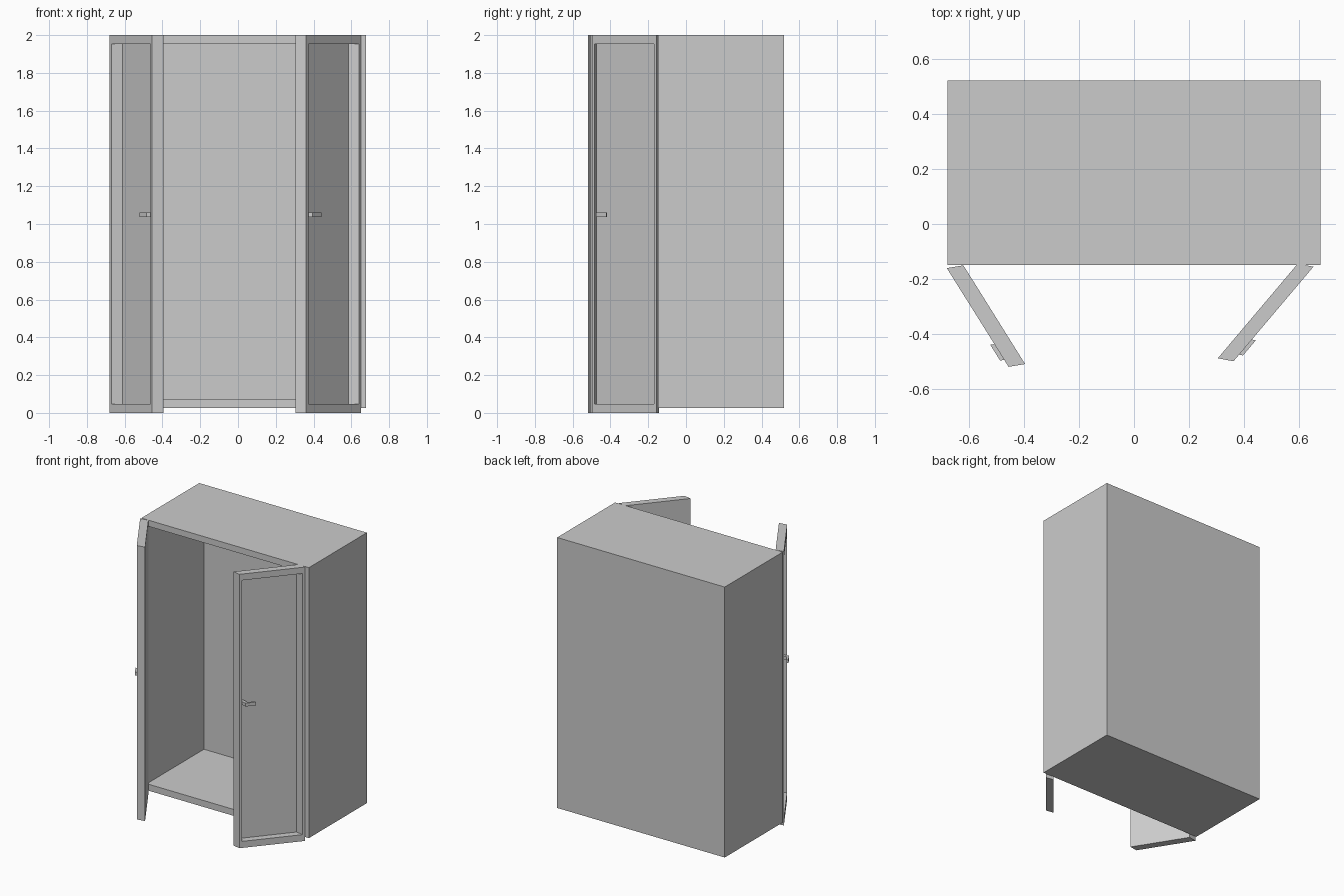
import bpy, bmesh
from mathutils import Matrix, Vector

if "Cube" in bpy.data.objects:
    bpy.data.objects.remove(bpy.data.objects["Cube"])


def finish(bm, name, origin, u, w, h):
    # Map unit space (u along width, w inward depth, z up) into the model frame
    m = Matrix.Identity(4)
    for c, vec in enumerate((u, w, (0, 0, h), origin)):
        for r in range(3):
            m[r][c] = vec[r]
    bmesh.ops.transform(bm, matrix=m, verts=bm.verts)
    bmesh.ops.recalc_face_normals(bm, faces=bm.faces)
    me = bpy.data.meshes.new(name)
    bm.to_mesh(me)
    bm.free()
    ob = bpy.data.objects.new(name, me)
    bpy.context.collection.objects.link(ob)
    return ob


def recessed_box(name, origin, u, w, h, rim_u, rim_low, rim_high, depth):
    # Unit box whose front face (y = 0) is inset and pushed in
    bm = bmesh.new()
    bmesh.ops.create_cube(bm, size=1, matrix=Matrix.Translation((.5, .5, .5)))
    front = min(bm.faces, key=lambda f: f.calc_center_median().y)
    for y in (0, depth):
        bmesh.ops.inset_region(bm, faces=[front], thickness=0.01)
        for v in front.verts:
            v.co = Vector((rim_u if v.co.x < .5 else 1 - rim_u, y,
                           rim_low if v.co.z < .5 else 1 - rim_high))
    return finish(bm, name, origin, u, w, h)


def handle(name, origin, u, w):
    # L-shaped lever: stem from the panel, bar pointing back to the hinge
    prof = [(.93, .98), (.93, -.25), (.77, -.25), (.77, .0), (.87, .0), (.87, .98)]
    bm = bmesh.new()
    f = bm.faces.new([bm.verts.new((a, b, 0)) for a, b in prof])
    ext = bmesh.ops.extrude_face_region(bm, geom=[f])["geom"]
    for v in ext:
        if isinstance(v, bmesh.types.BMVert):
            v.co.z = 1
    o = (origin[0], origin[1], 1.036)
    return finish(bm, name, o, u, w, 0.024)


# Cabinet carcass, open at the front
W, D, H = 1.354, 0.669, 1.975
recessed_box("cabinet_body", (-W / 2, -0.149, 0.025), (W, 0, 0), (0, D, 0), H,
             0.045 / W, 0.047 / H, 0.045 / H, 1 - 0.01 / D)

# Open doors: hinge corner, width direction, thickness direction
doors = {
    "left": ((-0.679, -0.16, 0), (0.224, -0.358, 0), (0.06, 0.01, 0)),
    "right": ((0.651, -0.155, 0), (-0.29, -0.343, 0), (-0.057, 0.011, 0)),
}
for side, (o, u, w) in doors.items():
    recessed_box(side + "_door", o, u, w, 2.0, 0.04, 0.024, 0.023, 0.97)
    handle(side + "_door_handle", o, u, w)
